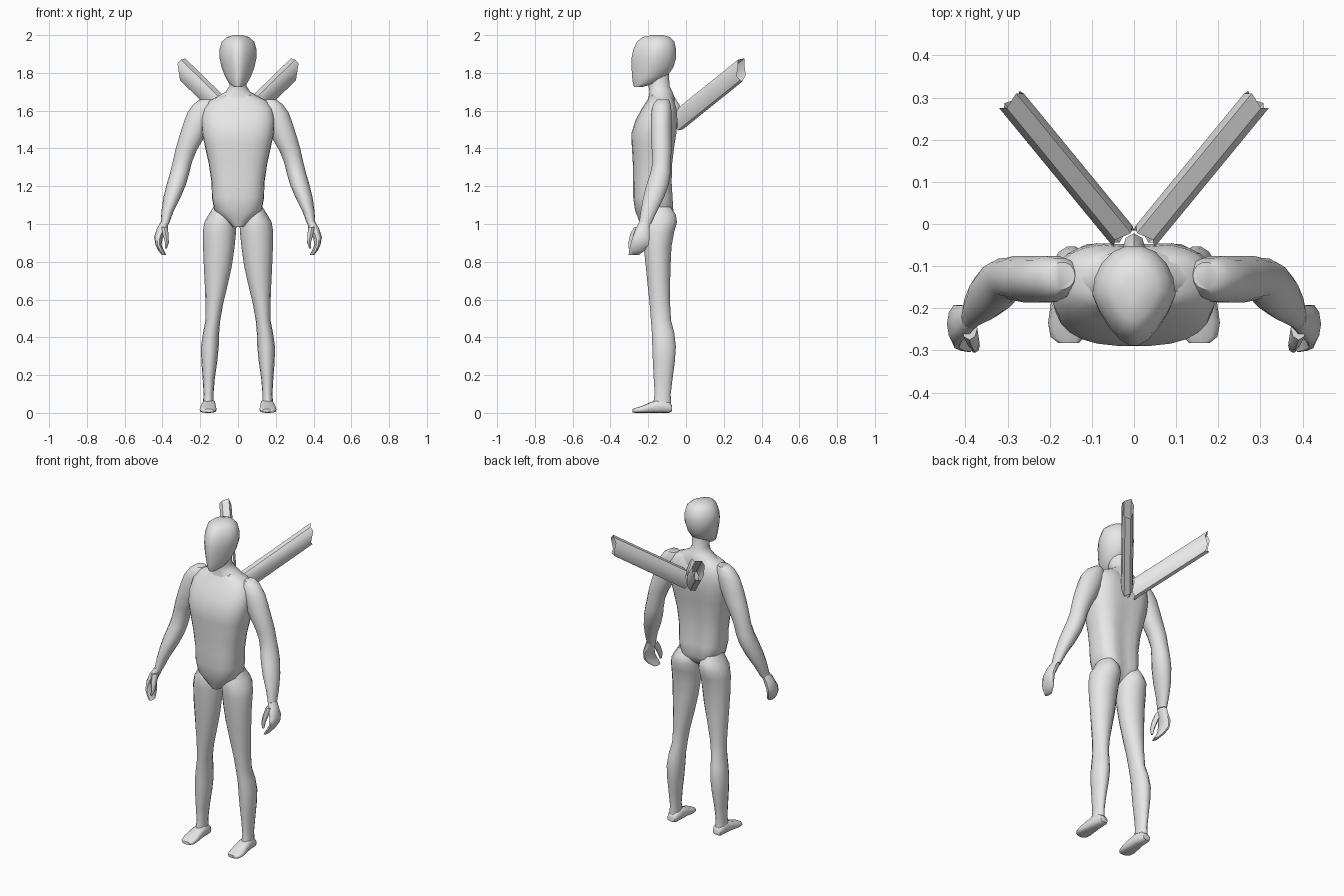
import bpy, bmesh, math
from mathutils import Vector

grey = bpy.data.materials.new("light grey")
grey.diffuse_color = (0.8, 0.8, 0.8, 1)


def finish(name, bm, mirror, angle=50):
    bmesh.ops.recalc_face_normals(bm, faces=bm.faces)
    me = bpy.data.meshes.new(name)
    bm.to_mesh(me)
    bm.free()
    ob = bpy.data.objects.new(name, me)
    bpy.context.collection.objects.link(ob)
    me.materials.append(grey)
    if mirror:
        ob.modifiers.new("Mirror", 'MIRROR')
    bpy.ops.object.select_all(action='DESELECT')
    ob.select_set(True)
    bpy.context.view_layer.objects.active = ob
    bpy.ops.object.shade_smooth_by_angle(angle=math.radians(angle))
    return ob


def loft(name, rings, n=14, power=1.0, taper=0.0, groove=0.0, axis='z', mirror=False):
    """Skin rings of (x0, x1, lo, hi, pos): x extent, second extent, place on axis."""
    bm = bmesh.new()
    loops = []
    for x0, x1, lo, hi, pos in rings:
        loop = []
        for i in range(n):
            a = 2 * math.pi * i / n
            c, s = math.cos(a), math.sin(a)
            c = math.copysign(abs(c) ** power, c)
            s = math.copysign(abs(s) ** power, s)
            width = 1 - taper * max(0, -s)          # narrower towards the front
            x = (x0 + x1) / 2 + (x1 - x0) / 2 * c * width
            v = (lo + hi) / 2 + (hi - lo) / 2 * s
            if s > 0:                               # hollow along the spine
                v -= groove * math.exp(-(x / 0.035) ** 2)
            loop.append(bm.verts.new((x, v, pos) if axis == 'z' else (x, pos, v)))
        loops.append(loop)
    for p, q in zip(loops, loops[1:]):
        for i in range(n):
            j = (i + 1) % n
            bm.faces.new((p[i], p[j], q[j], q[i]))
    bm.faces.new(loops[0])
    bm.faces.new(loops[-1])
    return finish(name, bm, mirror)


def sym(w, lo, hi, z):
    return (-w, w, lo, hi, z)


# Head: egg shape, pointed towards the face
loft("head", [sym(.02, -.275, -.235, 1.725), sym(.048, -.282, -.15, 1.745),
              sym(.068, -.287, -.10, 1.78), sym(.087, -.29, -.065, 1.83),
              sym(.098, -.29, -.05, 1.88), sym(.099, -.282, -.05, 1.92),
              sym(.086, -.262, -.06, 1.965), sym(.058, -.23, -.085, 1.99),
              sym(.022, -.18, -.12, 2.0)], n=18, taper=.35)

# Neck flowing into the shoulder slope
loft("neck", [sym(.17, -.20, -.06, 1.63), sym(.12, -.20, -.06, 1.67),
              sym(.065, -.195, -.07, 1.70), sym(.045, -.20, -.085, 1.73),
              sym(.05, -.21, -.09, 1.80)])

# Torso with flat chest and spine hollow
loft("torso", [sym(.03, -.235, -.12, .985), sym(.07, -.25, -.08, 1.02),
               sym(.125, -.27, -.06, 1.07), sym(.138, -.28, -.065, 1.14),
               sym(.14, -.28, -.07, 1.22), sym(.155, -.282, -.068, 1.32),
               sym(.177, -.288, -.055, 1.42), sym(.19, -.29, -.045, 1.48),
               sym(.195, -.268, -.04, 1.55), sym(.185, -.235, -.045, 1.61),
               sym(.15, -.205, -.06, 1.655), sym(.08, -.19, -.075, 1.685)],
     n=26, power=.75, groove=.025)

# Arms, from shoulder to wrist
loft("arm", [(.14, .20, -.155, -.09, 1.66), (.12, .235, -.175, -.08, 1.635),
             (.12, .268, -.185, -.075, 1.59), (.145, .29, -.188, -.075, 1.53),
             (.178, .312, -.188, -.075, 1.46), (.218, .332, -.182, -.075, 1.39),
             (.243, .345, -.178, -.08, 1.33), (.258, .36, -.19, -.08, 1.27),
             (.275, .378, -.21, -.09, 1.21), (.304, .395, -.228, -.115, 1.14),
             (.34, .405, -.24, -.15, 1.07), (.366, .41, -.25, -.185, 1.0)],
     mirror=True)

# Palm with fingers, and thumb
loft("hand", [(.366, .41, -.25, -.187, 1.01), (.375, .43, -.268, -.192, .975),
              (.398, .444, -.285, -.19, .93), (.405, .437, -.297, -.195, .89),
              (.392, .422, -.303, -.215, .86), (.38, .402, -.305, -.25, .835)],
     n=10, mirror=True)
loft("thumb", [(.372, .41, -.275, -.22, .985), (.368, .398, -.296, -.25, .945),
               (.366, .386, -.305, -.272, .90), (.376, .386, -.305, -.288, .87)],
     n=8, mirror=True)

# Legs with buttock, knee and calf
loft("leg", [(.06, .13, -.21, -.08, 1.09), (.02, .155, -.225, -.052, 1.05),
             (.008, .178, -.235, -.045, 1.01), (.01, .186, -.232, -.06, .96),
             (.018, .185, -.226, -.075, .88), (.032, .181, -.215, -.08, .78),
             (.054, .176, -.205, -.083, .68), (.078, .172, -.194, -.083, .58),
             (.094, .172, -.187, -.078, .49), (.10, .186, -.182, -.06, .42),
             (.102, .196, -.18, -.052, .35), (.11, .194, -.177, -.058, .27),
             (.123, .187, -.172, -.07, .18), (.13, .182, -.167, -.08, .10),
             (.128, .186, -.175, -.078, .05)], mirror=True)

# Feet, from heel to toes
loft("foot", [(.13, .18, .008, .04, -.075), (.122, .186, 0, .06, -.09),
              (.118, .19, 0, .072, -.14), (.116, .197, 0, .058, -.185),
              (.113, .204, 0, .036, -.235), (.118, .198, 0, .026, -.268),
              (.13, .18, .003, .02, -.282)], n=12, power=.7, axis='y', mirror=True)

# Open, faceted tubes rising backwards from the shoulder blades
bm = bmesh.new()
low, high = Vector((.03, -.025, 1.56)), Vector((.287, .288, 1.812))
side = Vector((.76, -.63, 0))
fore = Vector((.56, .66, .5))
outline = [(-.034, .03), (-.02, .058), (.02, .058), (.034, .03),
           (.03, -.03), (.016, -.058), (-.016, -.058), (-.03, -.03)]
ends = []
for centre, sign in ((low, -1), (high, 1)):
    ends.append([bm.verts.new(centre + side * u + Vector((0, 0, v))
                 + fore * sign * (.014 if i % 2 else 0))
                 for i, (u, v) in enumerate(outline)])
for i in range(8):
    j = (i + 1) % 8
    bm.faces.new((ends[0][i], ends[0][j], ends[1][j], ends[1][i]))
finish("back_tube", bm, True, 40)

# Small spine ridge between the tubes
loft("spine_ridge", [sym(.012, -.08, -.05, 1.50), sym(.025, -.09, -.03, 1.56),
                     sym(.028, -.10, -.022, 1.61), sym(.015, -.11, -.065, 1.68)], n=8)
